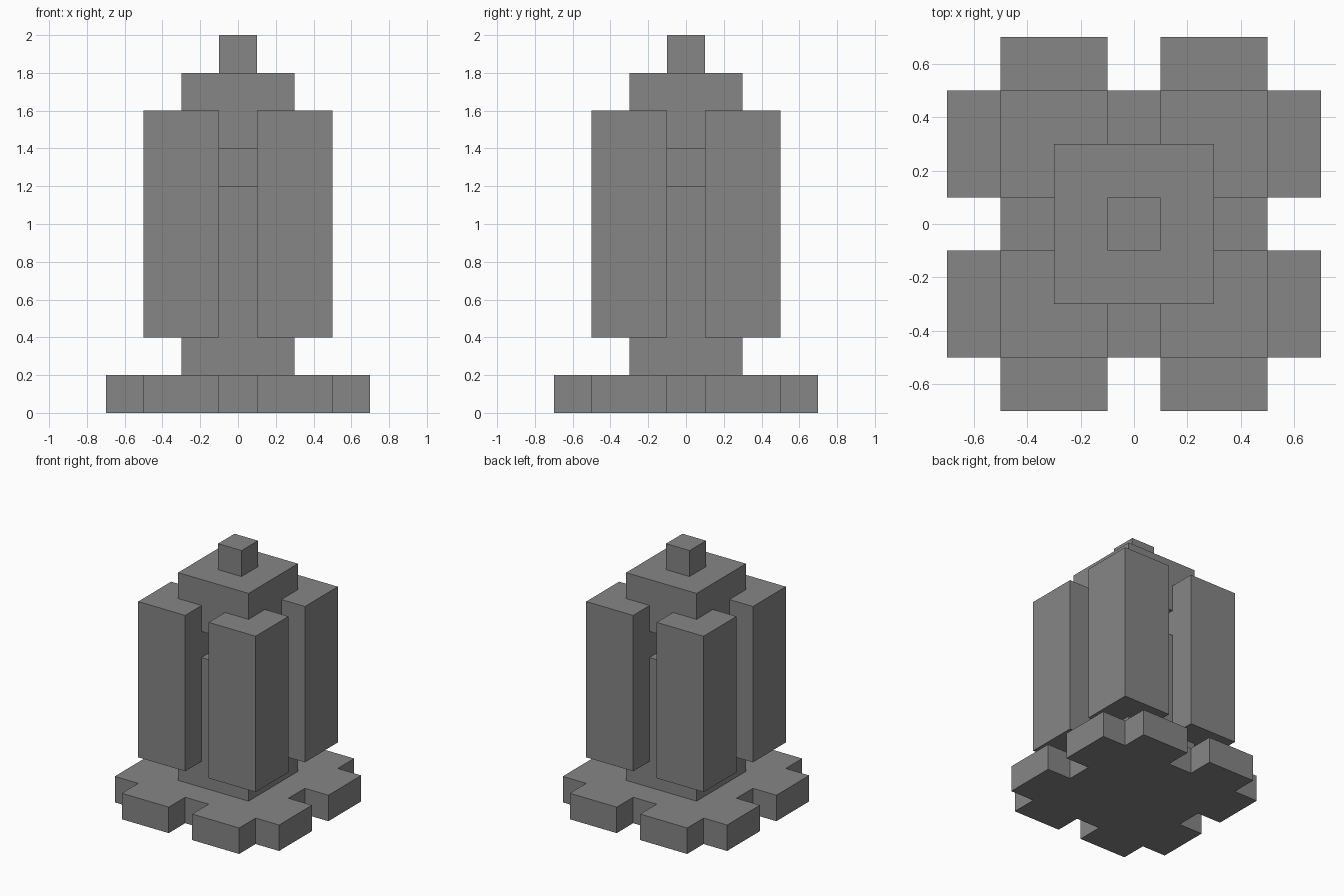
import bpy
import bmesh
from mathutils import Matrix, Vector

cube = bpy.data.objects.get("Cube")
if cube:
    bpy.data.objects.remove(cube, do_unlink=True)

# One plain grey for the whole tower
grey = bpy.data.materials.new("stone_grey")
grey.use_nodes = True
colour = (0.24, 0.24, 0.24, 1)
grey.diffuse_color = colour
grey.node_tree.nodes["Principled BSDF"].inputs["Base Color"].default_value = colour


def finish(name, bm):
    bmesh.ops.recalc_face_normals(bm, faces=bm.faces)
    mesh = bpy.data.meshes.new(name)
    bm.to_mesh(mesh)
    bm.free()
    mesh.materials.append(grey)
    obj = bpy.data.objects.new(name, mesh)
    bpy.context.collection.objects.link(obj)
    return obj


def block(name, half, bottom, top, x=0, y=0):
    """Square block given by half width, height range and centre."""
    bm = bmesh.new()
    size = Matrix.Diagonal((2 * half, 2 * half, top - bottom, 1))
    place = Matrix.Translation((x, y, (bottom + top) / 2))
    bmesh.ops.create_cube(bm, size=1, matrix=place @ size)
    return finish(name, bm)


# Notched base plate: one side's outline turned around four times, then extruded
side = [(-0.5, -0.5), (-0.5, -0.7), (-0.1, -0.7), (-0.1, -0.5),
        (0.1, -0.5), (0.1, -0.7), (0.5, -0.7)]
bm = bmesh.new()
outline = []
for turn in range(4):
    for x, y in side:
        for _ in range(turn):
            x, y = -y, x
        outline.append(bm.verts.new((x, y, 0)))
floor = bm.faces.new(outline)
raised = bmesh.ops.extrude_face_region(bm, geom=[floor], use_keep_orig=True)["geom"]
bmesh.ops.translate(bm, vec=Vector((0, 0, 0.2)),
                    verts=[v for v in raised if isinstance(v, bmesh.types.BMVert)])
finish("base_plate", bm)

# Central stack, with a narrow neck between the body and the cap
block("body", 0.3, 0.2, 1.2)
block("neck", 0.1, 1.2, 1.4)
block("cap", 0.3, 1.4, 1.8)
block("spire", 0.1, 1.8, 2.0)

# Four raised corner pillars
for depth, y in (("front", -0.3), ("back", 0.3)):
    for hand, x in (("right", -0.3), ("left", 0.3)):
        block(f"{depth}_{hand}_pillar", 0.2, 0.4, 1.6, x, y)
